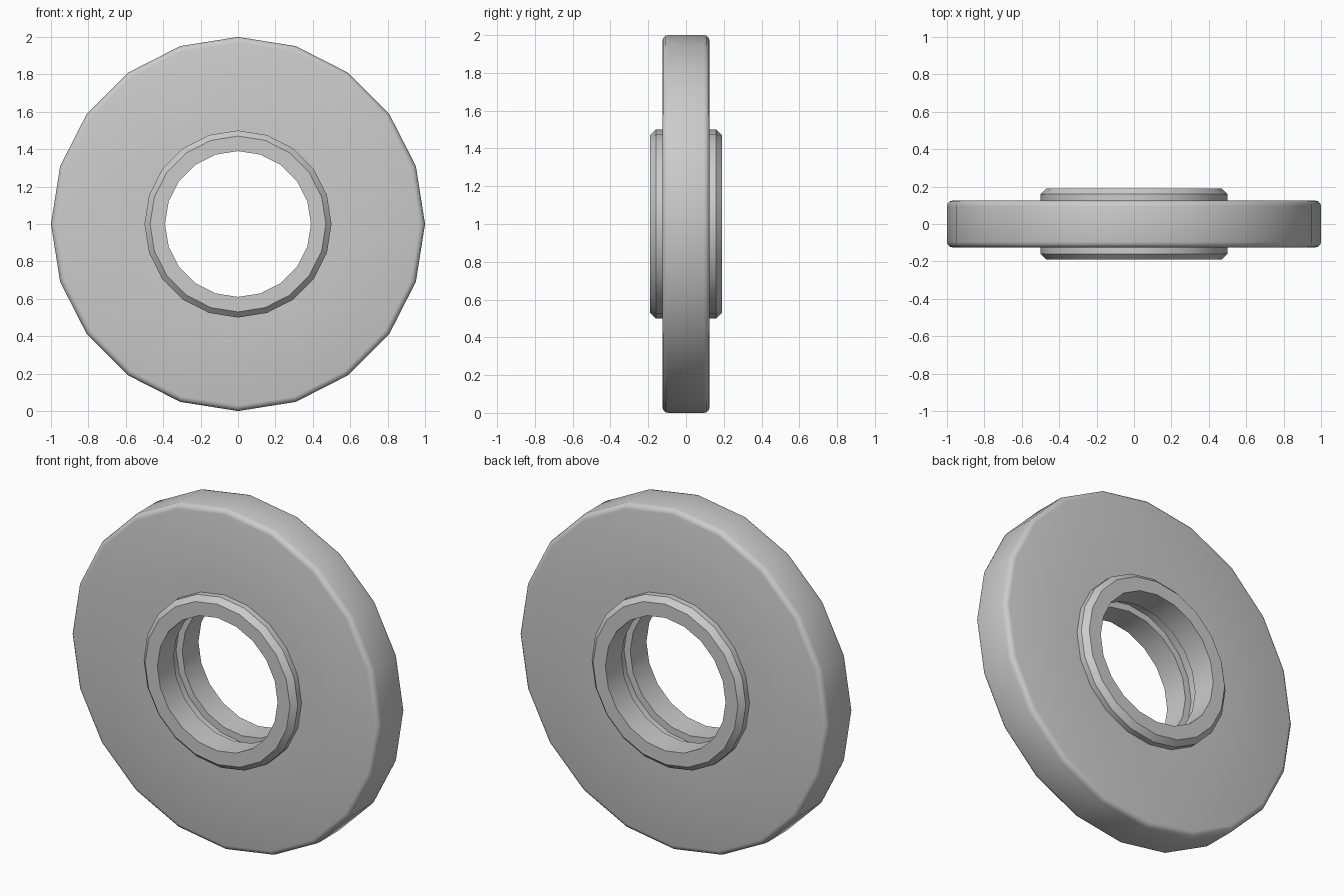
import bpy, bmesh, math

if "Cube" in bpy.data.objects:
    bpy.data.objects.remove(bpy.data.objects["Cube"])

SIDES = 20


def lathe(name, profile):
    """Spin a closed (radius, y) profile around the y axis through z = 1."""
    bm = bmesh.new()
    rings = []
    for i in range(SIDES):
        a = 2 * math.pi * i / SIDES
        rings.append([bm.verts.new((r * math.cos(a), y, 1 + r * math.sin(a)))
                      for r, y in profile])
    n = len(profile)
    for i in range(SIDES):
        p, q = rings[i], rings[(i + 1) % SIDES]
        for j in range(n):
            k = (j + 1) % n
            bm.faces.new((p[j], p[k], q[k], q[j]))
    bmesh.ops.recalc_face_normals(bm, faces=bm.faces[:])
    mesh = bpy.data.meshes.new(name)
    bm.to_mesh(mesh)
    bm.free()
    obj = bpy.data.objects.new(name, mesh)
    bpy.context.collection.objects.link(obj)
    bpy.ops.object.select_all(action='DESELECT')
    obj.select_set(True)
    bpy.context.view_layer.objects.active = obj
    bpy.ops.object.shade_smooth_by_angle(angle=math.radians(32))
    return obj


# Disc with a rounded rim; its bore is the bottom of the groove between the hubs
R, H, B = 1.0, 0.125, 0.03
arc = [math.radians(t) for t in (0, 30, 60, 90)]
front = [(R - B + B * math.cos(t), -H + B - B * math.sin(t)) for t in reversed(arc)]
back = [(r, -y) for r, y in reversed(front)]
lathe("disc", [(0.43, -H)] + front + back + [(0.43, H)])

# Chamfered hub collars on both faces, leaving a narrow gap in the middle
for side, name in ((-1, "front_collar"), (1, "back_collar")):
    lathe(name, [(r, side * y) for r, y in
                 ((0.39, 0.04), (0.5, 0.04), (0.5, 0.16), (0.47, 0.19), (0.39, 0.19))])
